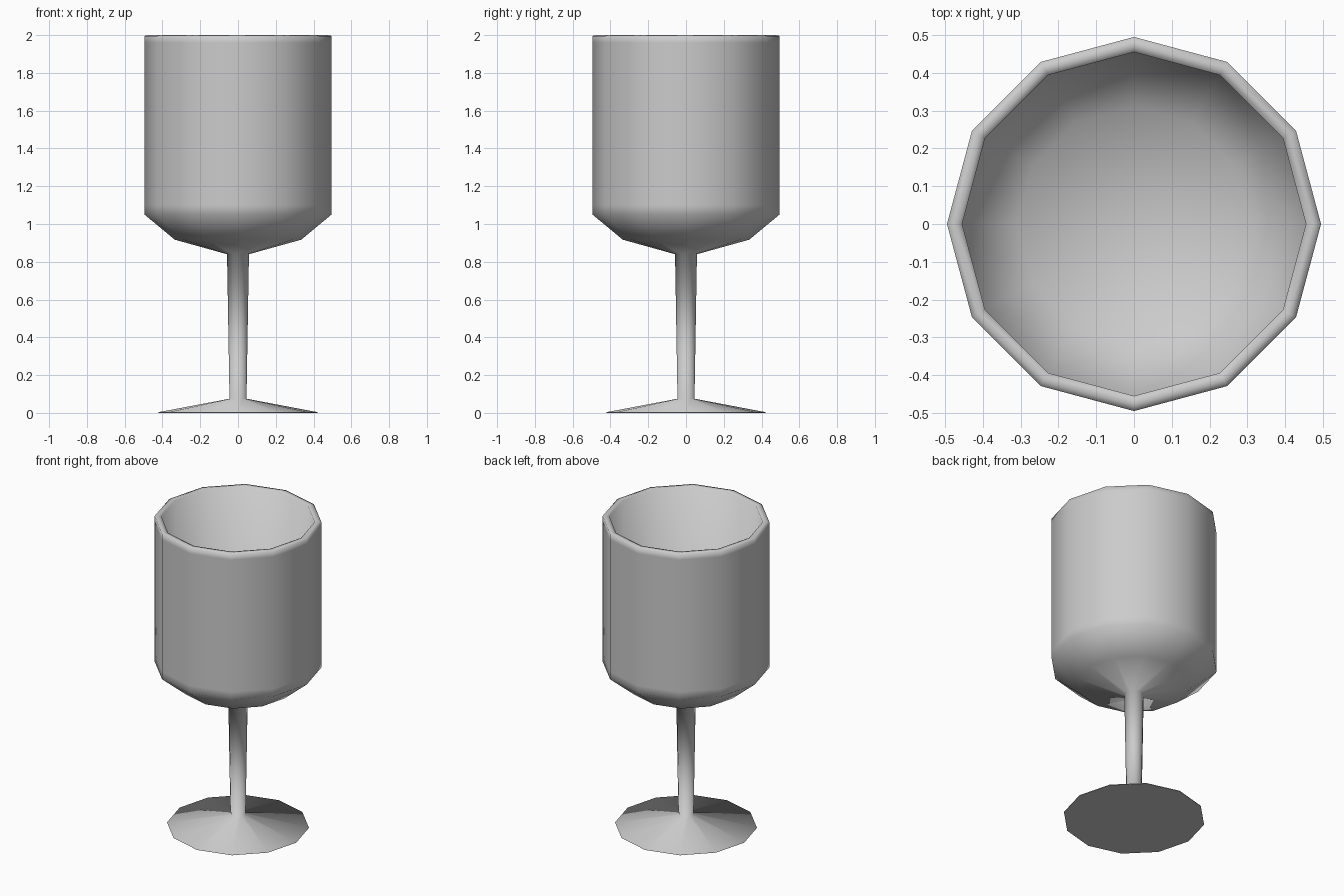
import bpy, bmesh, math

if "Cube" in bpy.data.objects:
    bpy.data.objects.remove(bpy.data.objects["Cube"])

SIDES = 12

# Half profile (radius, height): foot, stem, bowl outside, lip, bowl inside
PROFILE = [
    (0.0, 0.0), (0.42, 0.0), (0.42, 0.004), (0.045, 0.075),   # foot
    (0.058, 0.84),                                             # stem
    (0.335, 0.917), (0.495, 1.05), (0.495, 1.10),              # bowl underside
    (0.495, 1.96), (0.495, 1.996), (0.475, 2.0), (0.455, 1.996),  # wall and lip
    (0.455, 1.07), (0.31, 0.95), (0.0, 0.885),                 # inside
]


def lathe(name, profile, sides):
    bm = bmesh.new()
    verts = [bm.verts.new((r, 0, z)) for r, z in profile]
    edges = [bm.edges.new(pair) for pair in zip(verts, verts[1:])]
    bmesh.ops.spin(bm, geom=verts + edges, cent=(0, 0, 0), axis=(0, 0, 1),
                   angle=math.tau, steps=sides, use_duplicate=False)
    bmesh.ops.remove_doubles(bm, verts=bm.verts[:], dist=1e-4)
    bmesh.ops.recalc_face_normals(bm, faces=bm.faces[:])
    mesh = bpy.data.meshes.new(name)
    bm.to_mesh(mesh)
    bm.free()
    obj = bpy.data.objects.new(name, mesh)
    bpy.context.collection.objects.link(obj)
    return obj


# Goblet, smooth except at the foot's rim
goblet = lathe("goblet", PROFILE, SIDES)
bpy.context.view_layer.objects.active = goblet
goblet.select_set(True)
bpy.ops.object.shade_smooth_by_angle(angle=math.radians(83))
